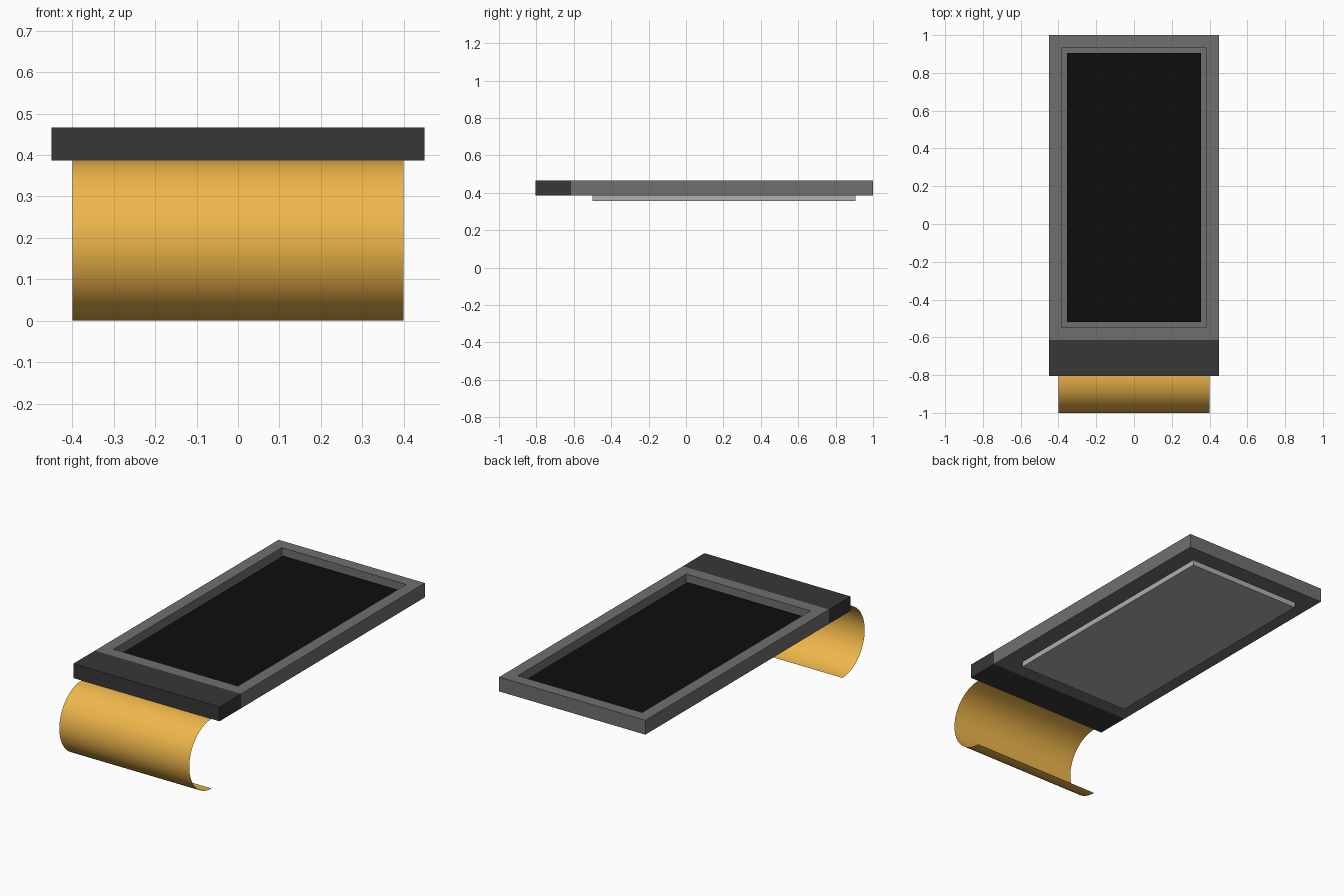
import bpy, bmesh, math

if "Cube" in bpy.data.objects:
    bpy.data.objects.remove(bpy.data.objects["Cube"])

BOTTOM, TOP = 0.387, 0.467      # module body heights
HALF_W = 0.45


def material(name, rgb):
    mat = bpy.data.materials.new(name)
    mat.diffuse_color = (*rgb, 1.0)
    mat.use_nodes = True
    mat.node_tree.nodes["Principled BSDF"].inputs["Base Color"].default_value = mat.diffuse_color
    return mat


def finish(name, bm, mat):
    mesh = bpy.data.meshes.new(name)
    bm.to_mesh(mesh)
    bm.free()
    obj = bpy.data.objects.new(name, mesh)
    bpy.context.collection.objects.link(obj)
    mesh.materials.append(mat)
    return obj


def box_bm(half_x, y0, y1, z0, z1):
    bm = bmesh.new()
    bmesh.ops.create_cube(bm, size=1.0)
    for v in bm.verts:
        v.co = (v.co.x * 2 * half_x,
                (y0 + y1) / 2 + v.co.y * (y1 - y0),
                (z0 + z1) / 2 + v.co.z * (z1 - z0))
    return bm


frame_grey = material("frame_grey", (0.16, 0.16, 0.16))
bar_grey = material("bar_grey", (0.038, 0.038, 0.038))
plate_grey = material("plate_grey", (0.43, 0.43, 0.43))
screen_black = material("screen_black", (0.004, 0.004, 0.004))
gold = material("ribbon_gold", (0.87, 0.475, 0.07))

# Frame: slab with a shallow pocket sunk into its top
bm = box_bm(HALF_W, -0.615, 1.0, BOTTOM, TOP)
bm.normal_update()
top = max(bm.faces, key=lambda f: f.calc_center_median().z)
bmesh.ops.inset_region(bm, faces=[top], thickness=0.095)
pocket = bmesh.ops.extrude_discrete_faces(bm, faces=[top])["faces"][0]
for v in pocket.verts:
    v.co.z = 0.41
bmesh.ops.recalc_face_normals(bm, faces=bm.faces)
finish("display_frame", bm, frame_grey)

# Screen lying in the pocket
finish("screen", box_bm(0.355, -0.52, 0.905, 0.41, 0.44), screen_black)

# Dark connector bar at the front end
finish("connector_bar", box_bm(HALF_W, -0.805, -0.615, BOTTOM, TOP), bar_grey)

# Raised plate on the underside
finish("back_plate", box_bm(0.35, -0.5, 0.905, 0.357, BOTTOM), plate_grey)

# Flexible ribbon: thin single sheet curling half a turn under the bar
bm = bmesh.new()
radius, steps = BOTTOM / 2, 32
rows = []
for i in range(steps + 1):
    a = math.pi / 2 + math.pi * i / steps
    y = -0.805 + 0.195 * math.cos(a)
    z = radius + radius * math.sin(a)
    rows.append([bm.verts.new((x, y, z)) for x in (-0.4, 0.4)])
for r, s in zip(rows, rows[1:]):
    face = bm.faces.new((r[0], s[0], s[1], r[1]))
    face.smooth = True
finish("flex_ribbon", bm, gold)
